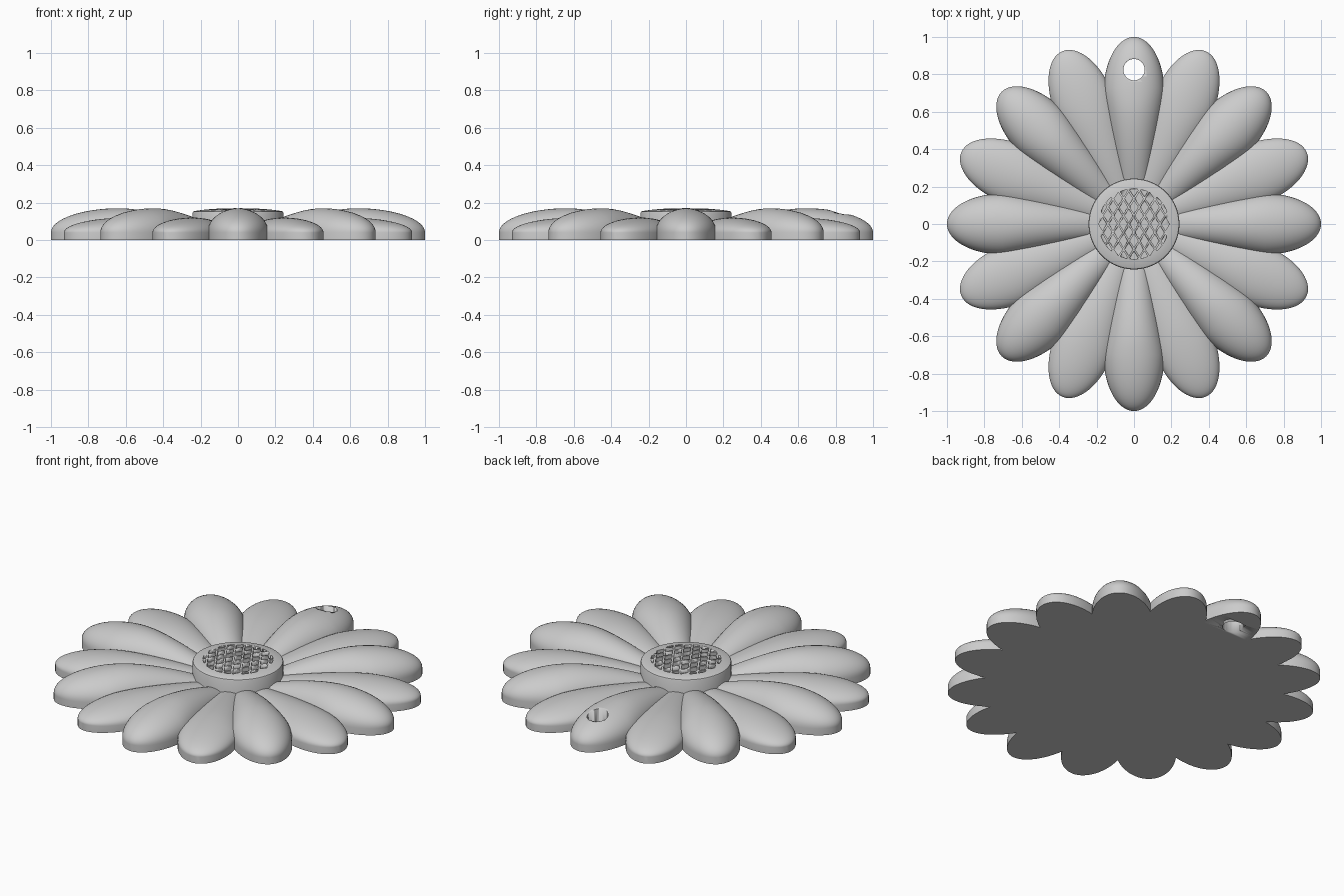
import bpy, bmesh, math
from math import sin, cos, pi, radians

if "Cube" in bpy.data.objects:
    bpy.data.objects.remove(bpy.data.objects["Cube"])

grey = bpy.data.materials.new("plain grey")
grey.use_nodes = True
grey.diffuse_color = (0.6, 0.6, 0.6, 1)
grey.node_tree.nodes["Principled BSDF"].inputs["Base Color"].default_value = (0.6, 0.6, 0.6, 1)

WALL = 0.04          # straight wall under every petal
WIDEST, TIP = 0.7, 0.3


def finish(name, bm, angle=35):
    bmesh.ops.recalc_face_normals(bm, faces=bm.faces)
    mesh = bpy.data.meshes.new(name)
    bm.to_mesh(mesh)
    bm.free()
    obj = bpy.data.objects.new(name, mesh)
    bpy.context.collection.objects.link(obj)
    mesh.materials.append(grey)
    bpy.ops.object.select_all(action="DESELECT")
    obj.select_set(True)
    bpy.context.view_layer.objects.active = obj
    bpy.ops.object.shade_smooth_by_angle(angle=radians(angle))
    return obj


def cut(obj, cutter, operation="DIFFERENCE"):
    mod = obj.modifiers.new("cut", "BOOLEAN")
    mod.object, mod.operation, mod.solver = cutter, operation, "EXACT"
    cutter.hide_render = True
    bpy.context.view_layer.objects.active = obj
    bpy.ops.object.modifier_apply(modifier=mod.name)
    bpy.data.objects.remove(cutter)


def cylinder(name, radius, depth, centre):
    bm = bmesh.new()
    bmesh.ops.create_cone(bm, cap_ends=True, segments=48, radius1=radius,
                          radius2=radius, depth=depth)
    bmesh.ops.translate(bm, verts=bm.verts, vec=centre)
    return finish(name, bm)


def half_width(r):
    if r > WIDEST:
        return 0.163 * math.sqrt(max(0, 1 - ((r - WIDEST) / TIP) ** 2))
    return 0.163 - 0.088 * ((WIDEST - r) / 0.45) ** 1.2


def crown(r, top, drop):
    peak = 0.63
    if r > peak:
        rise = math.sqrt(max(0, 1 - ((r - peak) / (1 - peak)) ** 2))
        return WALL + (top - WALL) * rise
    return top - drop * ((peak - r) / 0.38) ** 1.6


def petal(name, angle, top, drop):
    """Domed teardrop with a short straight wall and a flat underside."""
    bm = bmesh.new()
    radii = [0.2 + 0.5 * i / 12 for i in range(12)]
    radii += [WIDEST + TIP * sin(pi / 2 * i / 16) for i in range(17)]
    rings = []
    for r in radii:
        w, h = half_width(r), crown(r, top, drop) - WALL
        arc = [(w * cos(pi * k / 20), WALL + h * sin(pi * k / 20)) for k in range(21)]
        section = [(w, 0)] + arc + [(-w, 0)]
        rings.append([bm.verts.new((r * cos(angle) - s * sin(angle),
                                    r * sin(angle) + s * cos(angle), z))
                      for s, z in section])
    for a, b in zip(rings, rings[1:]):
        for k in range(len(a)):
            n = (k + 1) % len(a)
            bm.faces.new((a[k], a[n], b[n], b[k]))
    bm.faces.new(rings[0])
    bmesh.ops.remove_doubles(bm, verts=bm.verts, dist=0.0002)
    return finish(name, bm)


# Two alternating rings of petals
for i in range(8):
    angle = i * pi / 4
    tall = petal(f"tall_petal_{i + 1}", angle, 0.17, 0.08)
    petal(f"low_petal_{i + 1}", angle + pi / 8, 0.12, 0.04)
    if i == 2:      # hanging hole through the back petal
        cut(tall, cylinder("hole_cutter", 0.057, 0.6, (0, 0.825, 0)))

# Slightly domed centre button, turned from a profile
bm = bmesh.new()
profile = [(0, 0), (0.243, 0), (0.243, 0.145), (0.24, 0.151), (0.232, 0.155),
           (0.19, 0.161), (0.14, 0.166), (0.08, 0.169), (0, 0.17)]
verts = [bm.verts.new((x, 0, z)) for x, z in profile]
edges = [bm.edges.new(pair) for pair in zip(verts, verts[1:])]
bmesh.ops.spin(bm, geom=verts + edges, cent=(0, 0, 0), axis=(0, 0, 1),
               angle=2 * pi, steps=64)
bmesh.ops.remove_doubles(bm, verts=bm.verts, dist=0.0001)
button = finish("centre_button", bm)

# Diamond pits that leave a raised lattice, trimmed to a circle
bm = bmesh.new()
DX, DY = 0.056, 0.09
for row in range(-5, 6):
    for col in range(-4, 5):
        x, y = (col + 0.5 * (row % 2)) * DX, row * DY / 2
        if math.hypot(x, y) > 0.2:
            continue
        corners = [(x + DX * 0.39, y), (x, y + DY * 0.39),
                   (x - DX * 0.39, y), (x, y - DY * 0.39)]
        base = bm.faces.new([bm.verts.new((px, py, 0.145)) for px, py in corners])
        out = bmesh.ops.extrude_face_region(bm, geom=[base])
        top = [v for v in out["geom"] if isinstance(v, bmesh.types.BMVert)]
        bmesh.ops.translate(bm, verts=top, vec=(0, 0, 0.1))
pits = finish("pit_cutter", bm)
cut(pits, cylinder("trim_cutter", 0.188, 1, (0, 0, 0)), "INTERSECT")
cut(button, pits)
